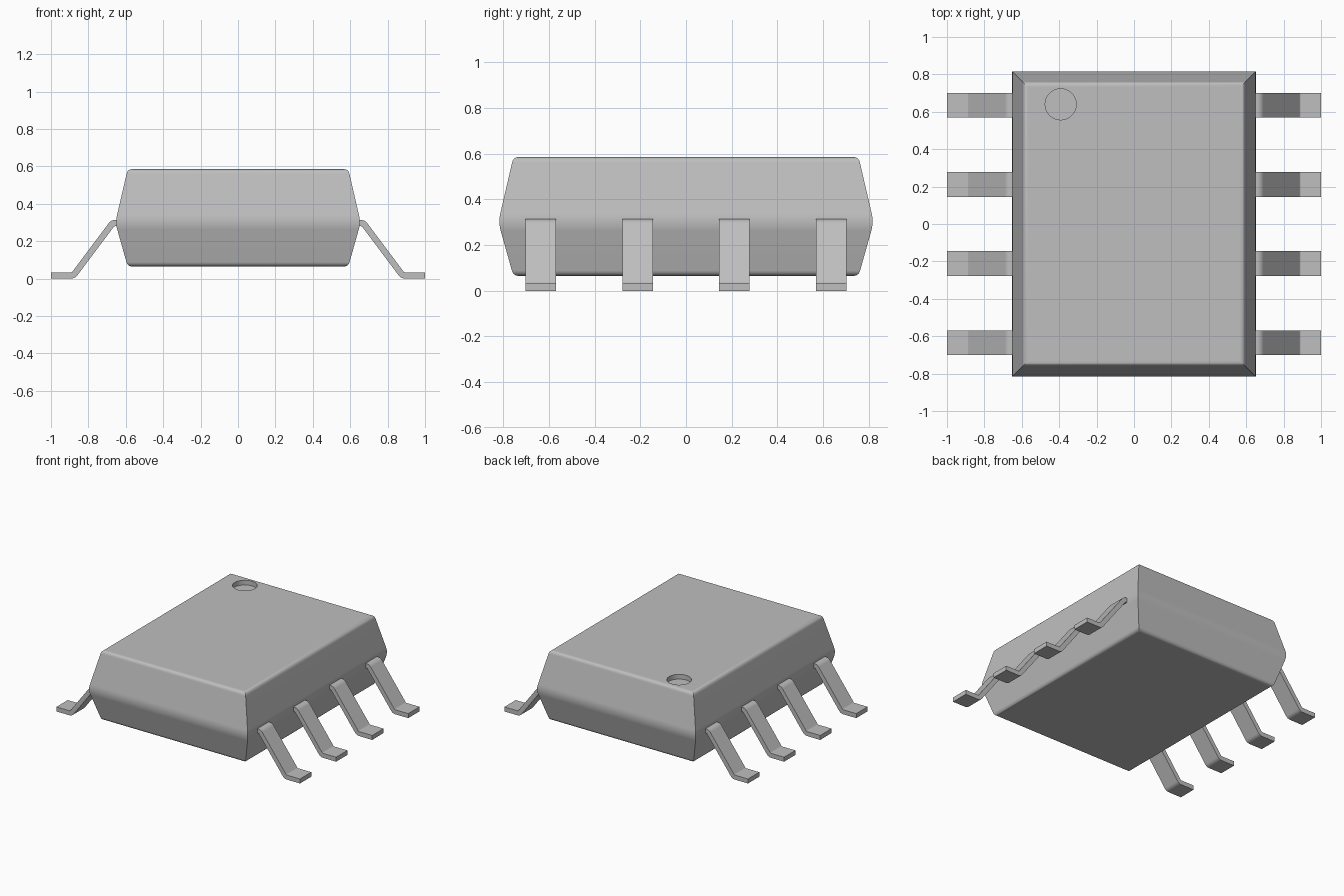
import bpy
import bmesh
from mathutils import Vector

if "Cube" in bpy.data.objects:
    bpy.data.objects.remove(bpy.data.objects["Cube"])

# One grey for everything
grey = bpy.data.materials.new("mid grey")
grey.use_nodes = True
grey.diffuse_color = (0.52, 0.52, 0.52, 1)
grey.node_tree.nodes["Principled BSDF"].inputs["Base Color"].default_value = grey.diffuse_color


def round_corners(points, setbacks, steps=6):
    """Open 2D path with each inner corner replaced by a short curve."""
    pts = [Vector(p) for p in points]
    path = [pts[0]]
    for a, b, c, s in zip(pts, pts[1:], pts[2:], setbacks):
        start = b + (a - b).normalized() * s
        end = b + (c - b).normalized() * s
        for i in range(steps + 1):
            t = i / steps
            path.append(start * (1 - t) ** 2 + b * 2 * t * (1 - t) + end * t * t)
    return path + [pts[-1]]


def make_object(name, bm):
    bmesh.ops.recalc_face_normals(bm, faces=bm.faces)
    mesh = bpy.data.meshes.new(name)
    bm.to_mesh(mesh)
    bm.free()
    mesh.materials.append(grey)
    obj = bpy.data.objects.new(name, mesh)
    bpy.context.collection.objects.link(obj)
    return obj


def smooth(obj):
    bpy.ops.object.select_all(action='DESELECT')
    obj.select_set(True)
    bpy.context.view_layer.objects.active = obj
    bpy.ops.object.shade_smooth_by_angle(angle=0.5)
    weighted = obj.modifiers.new("flat sides", 'WEIGHTED_NORMAL')
    weighted.keep_sharp = True


# Package body: stacked rectangles following a rounded side profile
HALF_X, HALF_Y, LOW, MID, HIGH = 0.656, 0.821, 0.065, 0.30, 0.585
profile = round_corners(
    [(-0.2, LOW), (-0.066, LOW), (0, MID), (-0.066, HIGH), (-0.2, HIGH)],
    [0.025, 0.04, 0.025])[1:-1]
bm = bmesh.new()
rings = []
for inset, z in profile:
    x, y = HALF_X + inset, HALF_Y + inset
    rings.append([bm.verts.new((sx * x, sy * y, z))
                  for sx, sy in ((-1, -1), (1, -1), (1, 1), (-1, 1))])
for lower, upper in zip(rings, rings[1:]):
    for i in range(4):
        j = (i + 1) % 4
        bm.faces.new((lower[i], lower[j], upper[j], upper[i]))
bm.faces.new(rings[0])
bm.faces.new(rings[-1])
body = make_object("package_body", bm)

# Round orientation dimple sunk into the top
bpy.ops.mesh.primitive_cylinder_add(vertices=48, radius=0.083, depth=0.2,
                                    location=(-0.392, 0.64, HIGH - 0.035 + 0.1))
cutter = bpy.context.object
cutter.name = "dimple_cutter"
cutter.hide_render = True
cutter.data.materials.append(grey)
cut = body.modifiers.new("dimple", 'BOOLEAN')
cut.operation = 'DIFFERENCE'
cut.solver = 'EXACT'
cut.object = cutter
bpy.ops.object.select_all(action='DESELECT')
bpy.context.view_layer.objects.active = body
body.select_set(True)
bpy.ops.object.modifier_apply(modifier=cut.name)
bpy.data.objects.remove(cutter)
smooth(body)

# Bent leads: a strip of even thickness along a rounded path
THICK, WIDTH, PITCH = 0.0333, 0.133, 0.4233
path = round_corners([(1, THICK / 2), (0.88, THICK / 2), (0.67, 0.297), (0.6, 0.297)],
                     [0.014, 0.014], 4)
outer, inner = [], []
for i, p in enumerate(path):
    before = (p - path[i - 1]).normalized() if i else Vector((-1, 0))
    after = (path[i + 1] - p).normalized() if i + 1 < len(path) else before
    along = (before + after).normalized()
    offset = Vector((along.y, -along.x)) * (THICK / 2 / along.dot(before))
    outer.append(p + offset)
    inner.append(p - offset)
outline = outer + inner[::-1]


def make_lead(name, side, y):
    bm = bmesh.new()
    face = bm.faces.new([bm.verts.new((side * p.x, y - WIDTH / 2, p.y)) for p in outline])
    made = bmesh.ops.extrude_face_region(bm, geom=[face])
    moved = [v for v in made["geom"] if isinstance(v, bmesh.types.BMVert)]
    bmesh.ops.translate(bm, verts=moved, vec=(0, WIDTH, 0))
    smooth(make_object(name, bm))


for side, label in ((1, "left"), (-1, "right")):
    for n in range(4):
        make_lead(f"{label}_lead_{n + 1}", side, (n - 1.5) * PITCH)
